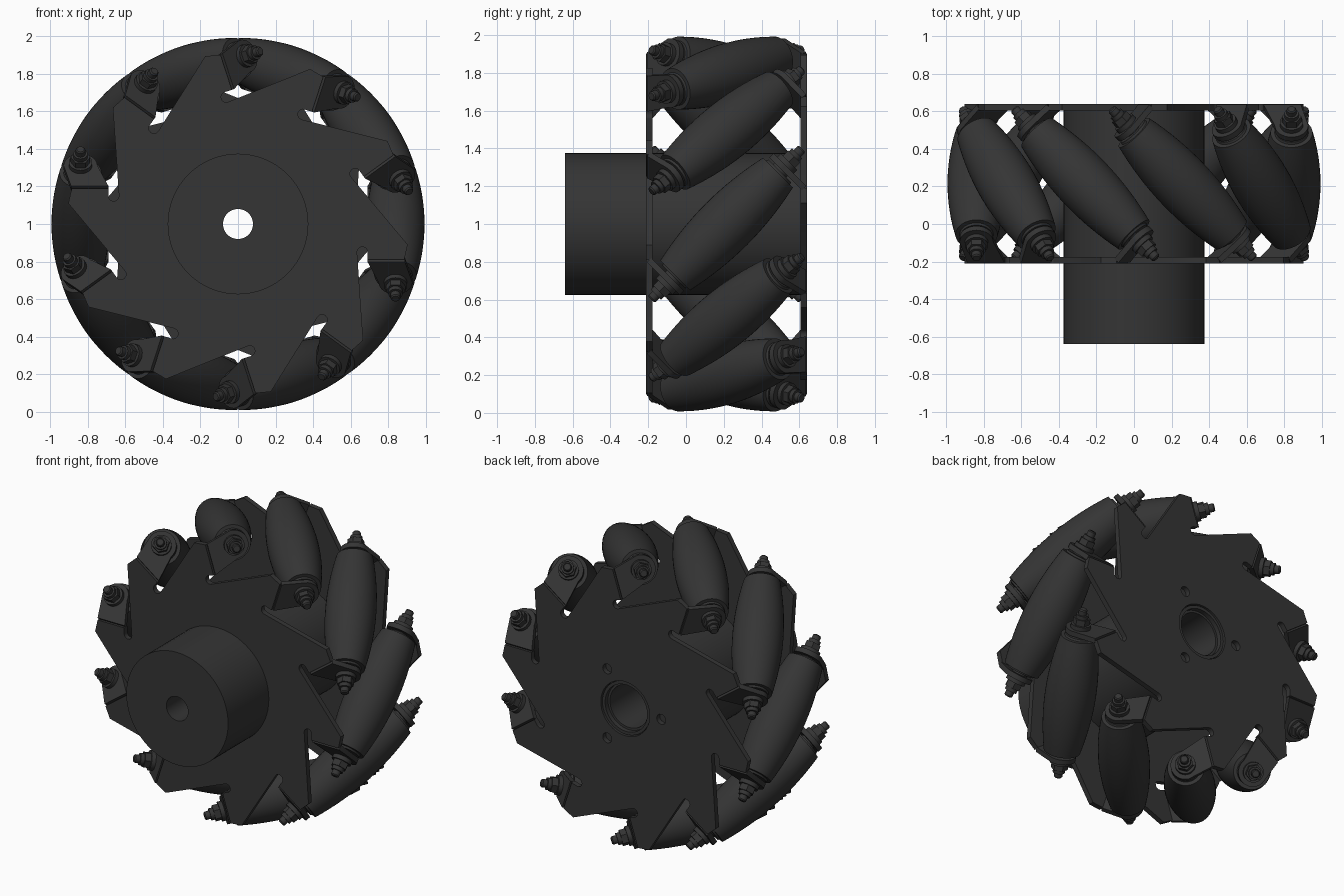
import bpy, bmesh
from math import cos, sin, pi, radians, sqrt
from mathutils import Matrix

if "Cube" in bpy.data.objects:
    bpy.data.objects.remove(bpy.data.objects["Cube"])

N = 10                  # rollers around the wheel
MID = 0.215             # y of the roller mid-plane
AXIS = 0.84             # distance of roller axes from wheel centre
FS = 0.425              # flange position along the roller axis
FOLD = 0.155            # flange centre to fold line
T = Matrix.Translation
R = Matrix.Rotation
CENTRE = T((0, 0, 1))

dark = bpy.data.materials.new("dark_grey")
dark.diffuse_color = (0.035, 0.035, 0.035, 1)
dark.use_nodes = True
dark.node_tree.nodes["Principled BSDF"].inputs["Base Color"].default_value = dark.diffuse_color


def finish(mesh):
    bm = bmesh.new()
    bm.from_mesh(mesh)
    bmesh.ops.remove_doubles(bm, verts=bm.verts, dist=1e-5)
    bmesh.ops.recalc_face_normals(bm, faces=bm.faces)
    bm.to_mesh(mesh)
    bm.free()
    mesh.shade_smooth()
    mesh.set_sharp_from_angle(angle=radians(30))
    mesh.materials.clear()
    mesh.materials.append(dark)
    return mesh


def place(name, mesh, matrix):
    ob = bpy.data.objects.new(name, mesh)
    ob.matrix_world = matrix
    bpy.context.collection.objects.link(ob)
    return ob


def lathe(name, parts):
    """Revolve (radius, height) profiles about z; parts = [(profile, sides, closed)]."""
    bm = bmesh.new()
    for prof, n, closed in parts:
        rings = [[bm.verts.new((r * cos(2 * pi * i / n), r * sin(2 * pi * i / n), h))
                  for i in range(n)] for r, h in prof]
        pairs = list(zip(rings, rings[1:])) + ([(rings[-1], rings[0])] if closed else [])
        for a, b in pairs:
            for i in range(n):
                j = (i + 1) % n
                bm.faces.new((a[i], a[j], b[j], b[i]))
        if not closed:
            bm.faces.new(rings[0])
            bm.faces.new(rings[-1])
    mesh = bpy.data.meshes.new(name)
    bm.to_mesh(mesh)
    bm.free()
    return finish(mesh)


def sheet(name, loops, thick):
    """Flat sheet with holes: the first loop is the outline."""
    cu = bpy.data.curves.new(name, 'CURVE')
    cu.dimensions = '2D'
    cu.fill_mode = 'BOTH'
    cu.extrude = thick / 2
    for loop in loops:
        sp = cu.splines.new('POLY')
        sp.points.add(len(loop) - 1)
        for p, (x, y) in zip(sp.points, loop):
            p.co = (x, y, 0, 1)
        sp.use_cyclic_u = True
    tmp = bpy.data.objects.new(name, cu)
    mesh = bpy.data.meshes.new_from_object(tmp)
    bpy.data.objects.remove(tmp)
    return finish(mesh)


def arc(cx, cy, r, a0, a1, n):
    return [(cx + r * cos(radians(a0 + (a1 - a0) * i / n)),
             cy + r * sin(radians(a0 + (a1 - a0) * i / n))) for i in range(n + 1)]


def circle(cx, cy, r, n=32):
    return arc(cx, cy, r, 0, 360, n)[:-1]


# Side plates: ten swept arms separated by round-ended slots
arm = arc(0.663, -0.15, 0.028, 180, 0, 8) + [(0.691, -0.19), (0.887, -0.19), (0.905, -0.11)]
outline = []
for k in range(N):
    a = 2 * pi * k / N
    outline += [(x * cos(a) - y * sin(a), x * sin(a) + y * cos(a)) for x, y in arm]
upright = R(pi / 2, 4, 'X')
front = sheet("front_plate", [outline, circle(0, 0, 0.372, 64)], 0.034)
place("front_plate", front, CENTRE @ T((0, -0.194, 0)) @ upright)
screws = [circle(0.265 * cos(a), 0.265 * sin(a), 0.033, 20) for a in (pi, pi / 3, -pi / 3)]
back = sheet("back_plate", [[(x, -y) for x, y in outline], circle(0, 0, 0.18, 48)] + screws, 0.034)
place("back_plate", back, CENTRE @ T((0, 0.623, 0)) @ upright)

# Hub with stepped bore (lathe axis turned to +y)
hub = lathe("hub", [([(0.08, -0.64), (0.375, -0.64), (0.375, 0.607), (0.175, 0.607),
                      (0.175, 0.63), (0.155, 0.63), (0.155, 0.6), (0.14, 0.6),
                      (0.14, 0.0), (0.08, 0.0)], 64, True)])
place("hub", hub, CENTRE @ R(-pi / 2, 4, 'X'))

# Barrel roller: profile follows the wheel's rolling envelope
L, S = 0.385, 16
barrel = [(0.995 - sqrt(AXIS ** 2 + (L * (2 * i / S - 1)) ** 2 / 2), L * (2 * i / S - 1))
          for i in range(S + 1)]
end = [(0.09, L), (0.085, L + 0.012), (0.05, L + 0.012), (0.05, FS)]
roller = lathe("roller", [([(r, -h) for r, h in reversed(end)] + barrel + end, 40, False)])

# Bent mounting tab and the nut stack on its outer side
tab = sheet("tab", [[(-0.149, -FOLD), (0.05, -FOLD)] + arc(0, 0, 0.09, 0, 180, 16)], 0.032)
nut = lathe("nut", [([(0.062, 0.0), (0.062, 0.028)], 24, False),
                    ([(0.052, 0.028), (0.052, 0.066)], 6, False),
                    ([(0.038, 0.066), (0.038, 0.09)], 16, False),
                    ([(0.026, 0.09), (0.026, 0.118), (0.02, 0.125)], 16, False)])

flip = R(pi, 4, 'X')
for k in range(N):
    base = CENTRE @ R(-2 * pi * k / N, 4, 'Y') @ T((AXIS, MID, 0)) @ R(-pi / 4, 4, 'X')
    place(f"roller_{k}", roller, base)
    for side, turn in (("front", Matrix()), ("back", flip)):
        m = base @ turn @ T((0, 0, -FS))
        place(f"{side}_tab_{k}", tab, m)
        place(f"{side}_nut_{k}", nut, m @ T((0, 0, -0.014)) @ flip)
